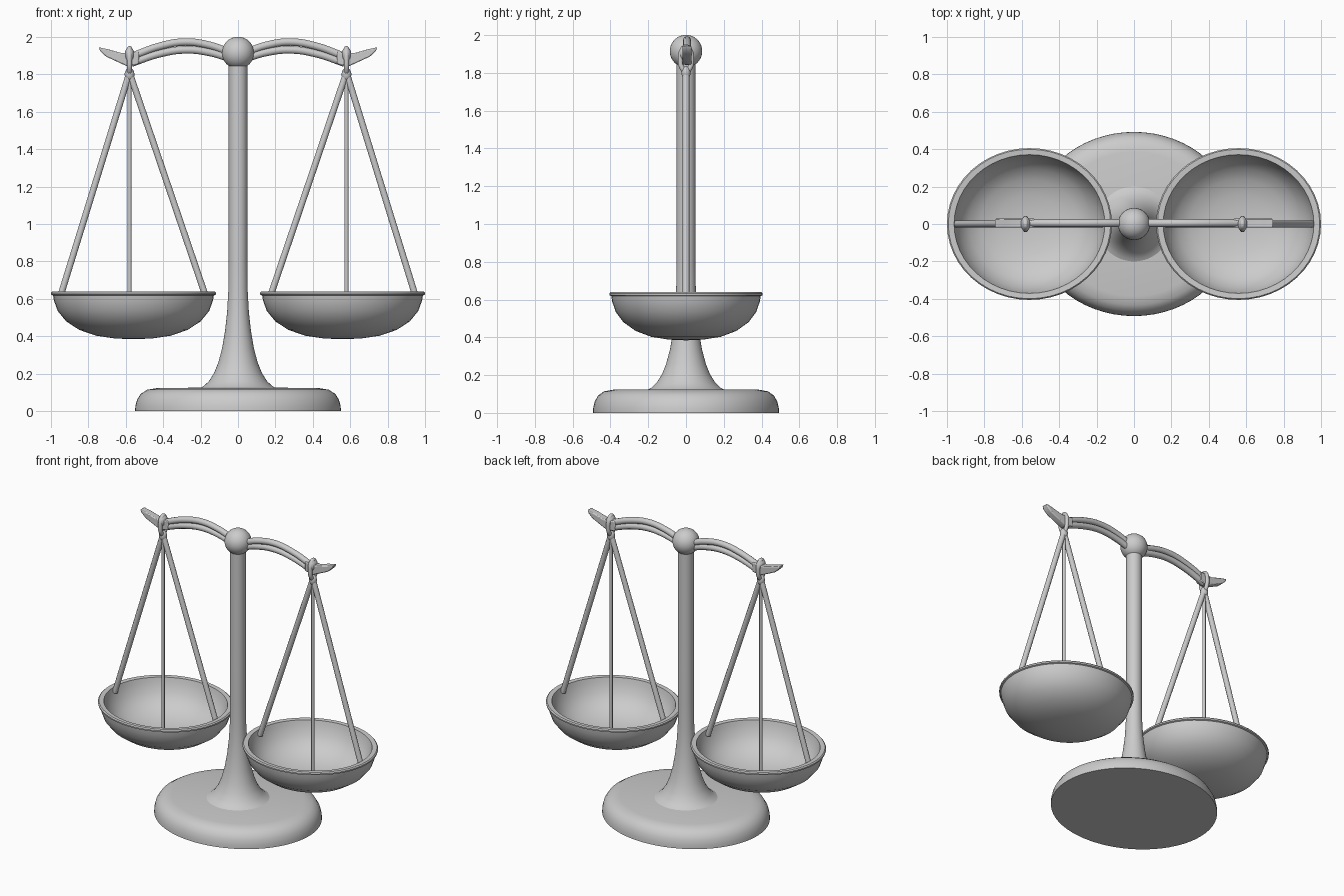
import bpy, bmesh, math
from mathutils import Vector

if "Cube" in bpy.data.objects:
    bpy.data.objects.remove(bpy.data.objects["Cube"])


def finish(bm, name, angle=40):
    bmesh.ops.recalc_face_normals(bm, faces=bm.faces)
    me = bpy.data.meshes.new(name)
    bm.to_mesh(me)
    bm.free()
    ob = bpy.data.objects.new(name, me)
    bpy.context.collection.objects.link(ob)
    smooth(ob, angle)
    return ob


def smooth(ob, angle=40):
    bpy.ops.object.select_all(action='DESELECT')
    ob.select_set(True)
    bpy.context.view_layer.objects.active = ob
    bpy.ops.object.shade_smooth_by_angle(angle=math.radians(angle))


def lathe(name, profile, cx=0, ratio=1.0, n=48, angle=40):
    """Spin (radius, z) points about z; ratio squashes the depth in y."""
    bm = bmesh.new()
    vs = [bm.verts.new((r, 0, z)) for r, z in profile]
    es = [bm.edges.new(p) for p in zip(vs, vs[1:])]
    bmesh.ops.spin(bm, geom=vs + es, cent=(0, 0, 0), axis=(0, 0, 1),
                   angle=math.tau, steps=n, use_duplicate=False)
    bmesh.ops.remove_doubles(bm, verts=bm.verts, dist=1e-5)
    for v in bm.verts:
        v.co = (v.co.x + cx, v.co.y * ratio, v.co.z)
    return finish(bm, name, angle)


def tube(name, pts, radius, closed=False):
    """Round bar through the points (smooth when there are more than two)."""
    cu = bpy.data.curves.new(name, 'CURVE')
    cu.dimensions = '3D'
    cu.bevel_depth = radius
    cu.bevel_resolution = 3
    cu.use_fill_caps = True
    sp = cu.splines.new('BEZIER')
    sp.bezier_points.add(len(pts) - 1)
    for bp, p in zip(sp.bezier_points, pts):
        bp.co = p
        bp.handle_left_type = bp.handle_right_type = 'AUTO' if len(pts) > 2 else 'VECTOR'
    sp.use_cyclic_u = closed
    sp.resolution_u = 8 if len(pts) > 2 else 1
    ob = bpy.data.objects.new(name, cu)
    bpy.context.collection.objects.link(ob)
    bpy.ops.object.select_all(action='DESELECT')
    ob.select_set(True)
    bpy.context.view_layer.objects.active = ob
    bpy.ops.object.convert(target='MESH')
    smooth(bpy.context.object)


def ball(name, loc, size):
    bm = bmesh.new()
    bmesh.ops.create_uvsphere(bm, u_segments=32, v_segments=16, radius=1)
    for v in bm.verts:
        v.co = Vector(a * b for a, b in zip(v.co, size)) + Vector(loc)
    finish(bm, name)


# oval base
lathe("base", [(0, 0), (0.55, 0), (0.549, 0.025), (0.54, 0.06), (0.52, 0.092),
               (0.485, 0.114), (0.43, 0.123), (0, 0.127)], ratio=0.895, n=64)
# flared column and top ball
lathe("column", [(0, 0.1), (0.215, 0.118), (0.185, 0.132), (0.155, 0.16), (0.127, 0.205),
                 (0.105, 0.26), (0.085, 0.335), (0.069, 0.43), (0.058, 0.53),
                 (0.052, 0.64), (0.05, 0.8), (0.05, 1.9), (0, 1.9)])
ball("top_ball", (0, 0, 1.915), (0.086, 0.086, 0.086))

# hollow dish profile, outside then rim then inside
DISH = [(0, 0.384), (0.1, 0.388), (0.2, 0.403), (0.29, 0.434), (0.36, 0.48), (0.405, 0.535),
        (0.425, 0.59), (0.43, 0.618), (0.44, 0.622), (0.441, 0.632), (0.434, 0.639),
        (0.403, 0.637), (0.396, 0.61), (0.372, 0.545), (0.325, 0.49), (0.26, 0.45),
        (0.17, 0.424), (0.08, 0.413), (0, 0.41)]
TAIL = [(0.53, 1.92), (0.62, 1.913), (0.69, 1.933), (0.745, 1.945),
        (0.737, 1.925), (0.705, 1.895), (0.59, 1.842), (0.53, 1.855)]
UPPER = [(0.05, 1.92), (0.15, 1.955), (0.28, 1.973), (0.42, 1.95), (0.57, 1.895)]
LOWER = [(0.05, 1.888), (0.15, 1.917), (0.28, 1.931), (0.42, 1.91), (0.57, 1.86)]
HOOK_X, BY = 0.58, 0.005

for side, s in (("left", -1), ("right", 1)):
    # arched double-bar beam arm
    tube(side + "_beam_upper", [(s * x, BY, z) for x, z in UPPER], 0.021)
    tube(side + "_beam_lower", [(s * x, BY, z) for x, z in LOWER], 0.021)

    # pointed tail at the beam end
    bm = bmesh.new()
    f = bm.faces.new([bm.verts.new((s * x, BY - 0.024, z)) for x, z in TAIL])
    ext = bmesh.ops.extrude_face_region(bm, geom=[f])
    for v in ext['geom']:
        if isinstance(v, bmesh.types.BMVert):
            v.co.y += 0.048
    tail = finish(bm, side + "_beam_tail", 50)
    bev = tail.modifiers.new("bevel", 'BEVEL')
    bev.width = 0.006
    bev.segments = 2

    # hanging loop and its knobs
    hx = s * HOOK_X
    loop = [(hx, 0.03 * math.cos(a), 1.873 + 0.065 * math.sin(a))
            for a in (k * math.tau / 8 for k in range(8))]
    tube(side + "_loop", loop, 0.014, closed=True)
    ball(side + "_loop_knob", (hx, 0, 1.905), (0.026, 0.038, 0.04))
    ball(side + "_rod_joint", (hx, 0, 1.8), (0.026, 0.024, 0.035))

    # hanging rods: two splayed, one thin upright
    for part, dx in (("outer", 0.372), ("inner", -0.41)):
        tube(f"{side}_{part}_rod", [(hx, 0, 1.81), (hx + s * dx, 0, 0.605)], 0.018)
    tube(side + "_middle_rod", [(hx, 0, 1.8), (hx, 0, 0.4)], 0.011)

    # weighing dish
    lathe(side + "_dish", DISH, cx=s * 0.559, ratio=0.92)
